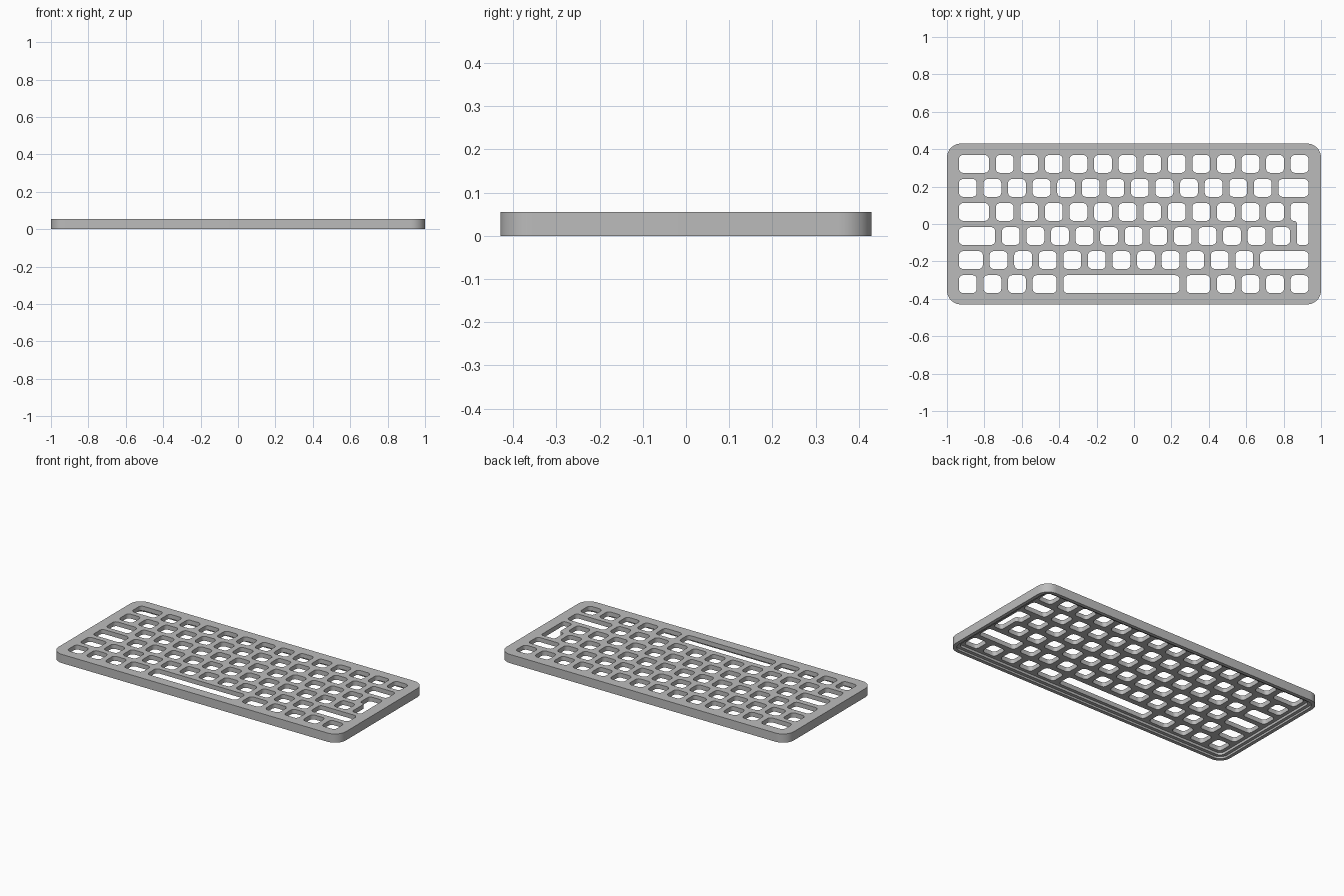
import bpy, bmesh
from math import sin, cos, pi
from mathutils import Vector

if "Cube" in bpy.data.objects:
    bpy.data.objects.remove(bpy.data.objects["Cube"])

HALF_X, HALF_Y, HEIGHT = 1.0, 0.43, 0.055
UNIT, ROW_PITCH = 0.1314, 0.1285     # spacing of key cells
KEY, KEY_RADIUS = 0.095, 0.022       # size and corner radius of an opening
GAP = UNIT - KEY
LEFT = -0.936


def rect(x0, y0, x1, y1):
    return [Vector(p) for p in ((x0, y0), (x1, y0), (x1, y1), (x0, y1))]


def rounded(corners, radius, steps):
    """Round every right-angled corner of a flat outline."""
    points = []
    for i, p in enumerate(corners):
        a = (corners[i - 1] - p).normalized()
        b = (corners[(i + 1) % len(corners)] - p).normalized()
        centre = p + radius * (a + b)
        for k in range(steps + 1):
            t = pi / 2 * k / steps
            points.append(centre - radius * (b * cos(t) + a * sin(t)))
    return points


def prisms(name, outlines, z0, z1):
    """One object holding an upright prism for each outline."""
    bm = bmesh.new()
    for outline in outlines:
        face = bm.faces.new([bm.verts.new((p.x, p.y, z0)) for p in outline])
        top = bmesh.ops.extrude_face_region(bm, geom=[face])["geom"]
        verts = [v for v in top if isinstance(v, bmesh.types.BMVert)]
        bmesh.ops.translate(bm, verts=verts, vec=(0, 0, z1 - z0))
    bmesh.ops.recalc_face_normals(bm, faces=bm.faces)
    mesh = bpy.data.meshes.new(name)
    bm.to_mesh(mesh)
    bm.free()
    obj = bpy.data.objects.new(name, mesh)
    bpy.context.collection.objects.link(obj)
    return obj


def slab(name, inset, radius, z0, z1):
    x, y = HALF_X - inset, HALF_Y - inset
    return prisms(name, [rounded(rect(-x, -y, x, y), radius, 10)], z0, z1)


def cell(start, width, row):
    """Opening for a key, in key units from the left and rows from the back."""
    x0 = LEFT + start * UNIT
    y = (2.5 - row) * ROW_PITCH
    return rect(x0, y - KEY / 2, x0 + width * UNIT - GAP, y + KEY / 2)


# Key widths in each row, back to front
rows = [
    [1.5] + [1] * 13,
    [1] * 13 + [1.5],
    [1.5] + [1] * 12,
    [1.75] + [1] * 12,
    [1.25] + [1] * 11 + [2.25],
    [1] * 3 + [1.25, 5, 1.25] + [1] * 4,
]
openings = []
for row, widths in enumerate(rows):
    start = 0
    for width in widths:
        openings.append(rounded(cell(start, width, row), KEY_RADIUS, 5))
        start += width

# Stepped opening that spans the third and fourth rows
upper, lower = cell(13.5, 1, 2), cell(13.75, 0.75, 3)
notch = Vector((lower[0].x, upper[0].y))
openings.append(rounded([lower[0], lower[1], upper[2], upper[3], upper[0], notch],
                        0.016, 5))

# Case body, hollowed from below in two steps and pierced by the openings
case = slab("keyboard_case", 0, 0.075, 0, HEIGHT)
cutters = [
    slab("lip_cutter", 0.022, 0.053, -0.02, 0.012),
    slab("pocket_cutter", 0.042, 0.033, -0.03, 0.027),
    prisms("key_cutter", openings, -0.04, HEIGHT + 0.04),
]
bpy.ops.object.select_all(action="DESELECT")
bpy.context.view_layer.objects.active = case
case.select_set(True)
for cutter in cutters:
    cutter.hide_render = True
    mod = case.modifiers.new(cutter.name, "BOOLEAN")
    mod.operation = "DIFFERENCE"
    mod.solver = "EXACT"
    mod.object = cutter
    bpy.ops.object.modifier_apply(modifier=mod.name)
    bpy.data.objects.remove(cutter)

# Plain grey finish
grey = bpy.data.materials.new("plain_grey")
grey.use_nodes = True
colour = (0.5, 0.5, 0.5, 1)
grey.diffuse_color = colour
grey.node_tree.nodes["Principled BSDF"].inputs["Base Color"].default_value = colour
case.data.materials.clear()
case.data.materials.append(grey)
bpy.ops.object.shade_smooth_by_angle()
